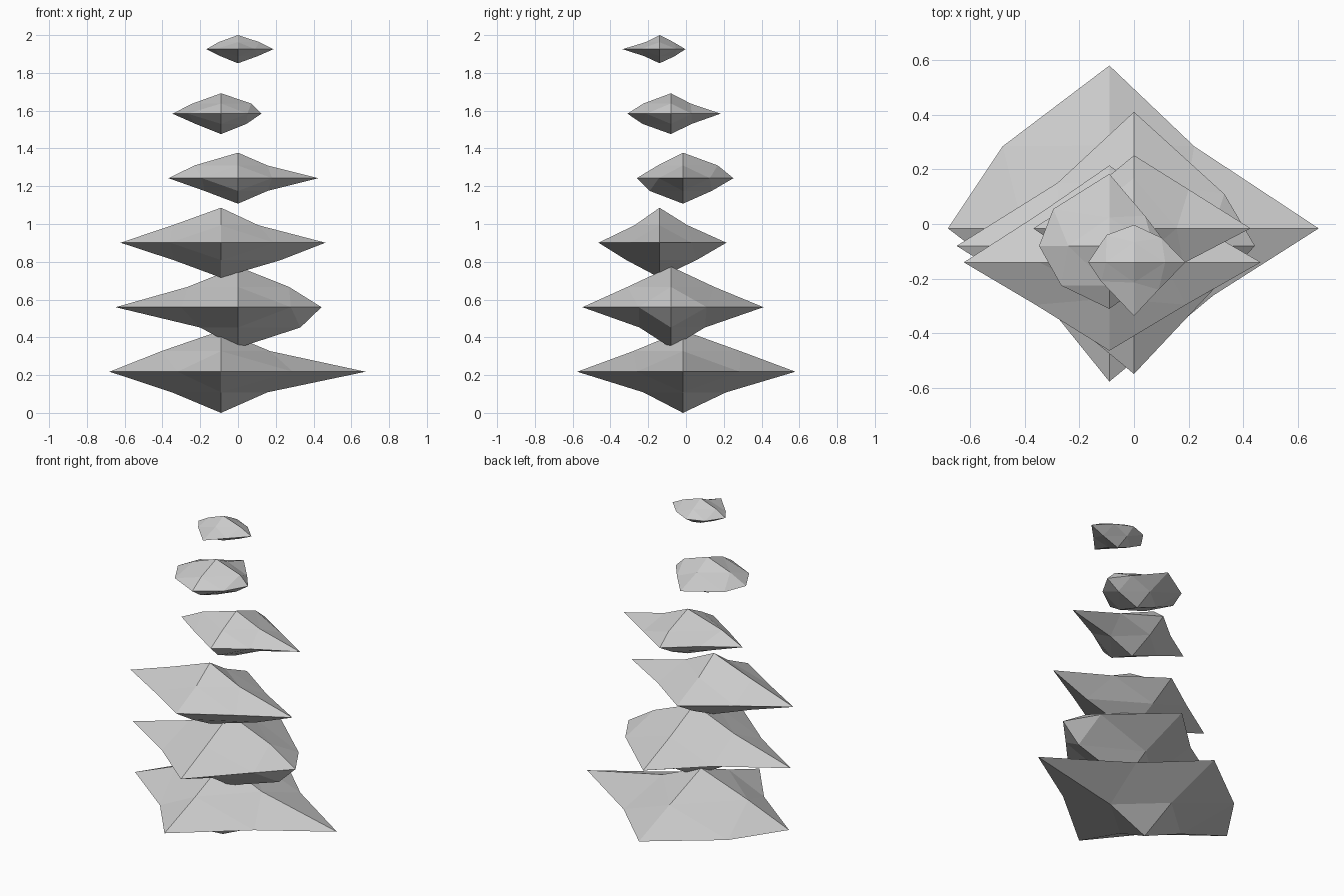
import bpy, bmesh

# Per stone: half height, then distances from its centre in the order +x, +y, -x, -y:
# tips, upper edge points, lower edge points, and rim corners (NE, NW, SW, SE)
STONES = [
    (.218, (.765, .595, .59, .56), (.26, .303, .315, .263), (.246, .229, .26, .21),
     ((.31, .30), (.39, .30), (.23, .275), (.38, .245))),
    (.215, (.442, .49, .648, .468), (.27, .23, .267, .23), (.33, .18, .20, .166),
     ((.33, .19), (.28, .23), (.30, .22), (.28, .17))),
    (.185, (.553, .354, .532, .323), (.198, .148, .256, .132), (.315, .195, .25, .175),
     ((.26, .17), (.26, .175), (.27, .155), (.28, .155))),
    (.135, (.426, .267, .368, .245), (.156, .184, .23, .133), (.156, .152, .177, .176),
     ((.20, .142), (.17, .127), (.19, .123), (.18, .128))),
    (.108, (.214, .263, .257, .23), (.16, .104, .15, .145), (.135, .11, .135, .15),
     ((.13, .11), (.205, .135), (.176, .145), (.14, .13))),
    (.0745, (.188, .137, .167, .196), (.114, .074, .103, .074), (.103, .08, .093, .08),
     ((.10, .09), (.10, .10), (.12, .07), (.09, .10))),
]
AXES = [(1, 0), (0, 1), (-1, 0), (0, -1)]
CORNERS = [(1, 1), (-1, 1), (-1, -1), (1, -1)]


def stone(name, centre, half, tips, upper, lower, rim):
    """Octahedron split once, with its points pushed in or out sideways."""
    bm = bmesh.new()

    def ring(radii, z):
        return [bm.verts.new((ax * r, ay * r, z)) for (ax, ay), r in zip(AXES, radii)]

    tip = ring(tips, 0)
    corner = [bm.verts.new((sx * x, sy * y, 0)) for (sx, sy), (x, y) in zip(CORNERS, rim)]
    for sign, radii in ((1, upper), (-1, lower)):
        apex = bm.verts.new((0, 0, sign * half))
        mid = ring(radii, sign * half / 2)
        for i in range(4):
            j = (i + 1) % 4
            for tri in ((tip[i], corner[i], mid[i]), (corner[i], tip[j], mid[j]),
                        (corner[i], mid[j], mid[i]), (mid[i], mid[j], apex)):
                bm.faces.new(tri)
    bmesh.ops.recalc_face_normals(bm, faces=bm.faces)
    mesh = bpy.data.meshes.new(name)
    bm.to_mesh(mesh)
    bm.free()
    obj = bpy.data.objects.new(name, mesh)
    obj.location = centre
    bpy.context.collection.objects.link(obj)


# Stack of shrinking stones, shifted a little from side to side
for n, data in enumerate(STONES):
    centre = (-.09 if n % 2 == 0 else 0, (-.016, -.08, -.14)[n % 3], .218 + .3415 * n)
    stone(f"stone_tier_{n + 1}", centre, *data)
